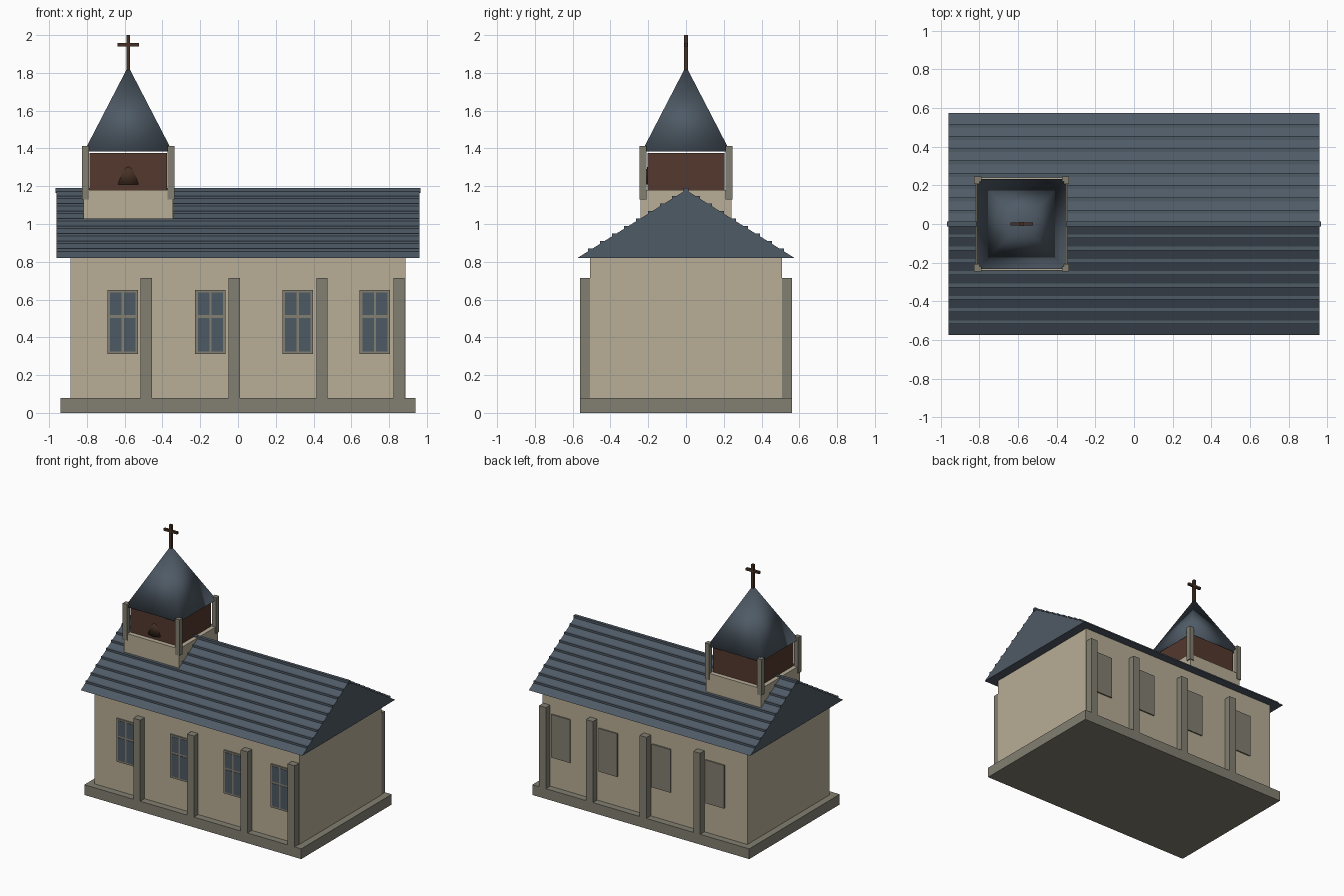
import bpy, bmesh, math

if "Cube" in bpy.data.objects:
    bpy.data.objects.remove(bpy.data.objects["Cube"])


def material(name, color):
    m = bpy.data.materials.new(name)
    m.diffuse_color = (*color, 1)
    m.use_nodes = True
    m.node_tree.nodes["Principled BSDF"].inputs["Base Color"].default_value = m.diffuse_color
    return m


CREAM = material("cream plaster", (0.48, 0.42, 0.305))
STONE = material("grey stone", (0.225, 0.21, 0.165))
SLATE = material("blue slate", (0.078, 0.103, 0.132))
GLASS = material("window glass", (0.075, 0.1, 0.125))
BROWN = material("brown wood", (0.088, 0.040, 0.026))
DARK = material("dark wood", (0.060, 0.030, 0.018))


def mesh_object(name, bm, mat):
    bmesh.ops.recalc_face_normals(bm, faces=bm.faces)
    me = bpy.data.meshes.new(name)
    bm.to_mesh(me)
    bm.free()
    me.materials.append(mat)
    ob = bpy.data.objects.new(name, me)
    bpy.context.collection.objects.link(ob)
    return ob


def boxes(name, ranges, mat):
    """One object made of boxes given as (x0, x1, y0, y1, z0, z1)."""
    bm = bmesh.new()
    for x0, x1, y0, y1, z0, z1 in ranges:
        vs = bmesh.ops.create_cube(bm, size=1)["verts"]
        for v in vs:
            v.co.x = x1 if v.co.x > 0 else x0
            v.co.y = y1 if v.co.y > 0 else y0
            v.co.z = z1 if v.co.z > 0 else z0
    return mesh_object(name, bm, mat)


# Foundation and nave walls
boxes("foundation", [(-0.94, 0.94, -0.56, 0.56, 0, 0.08)], STONE)
boxes("walls", [(-0.887, 0.887, -0.507, 0.507, 0.08, 0.82)], CREAM)

# Gabled roof: triangle extruded along x
EAVE, RIDGE, HALF = 0.82, 1.18, 0.575
bm = bmesh.new()
tri = bm.faces.new([bm.verts.new((-0.96, y, z))
                    for y, z in ((-HALF, EAVE), (HALF, EAVE), (0, RIDGE))])
ext = bmesh.ops.extrude_face_region(bm, geom=[tri], use_keep_orig=True)["geom"]
for v in ext:
    if isinstance(v, bmesh.types.BMVert):
        v.co.x = 0.96
mesh_object("roof", bm, SLATE)

# Slate courses and ridge cap
courses = []
for k in range(1, 9):
    y = 0.0635 * k
    z = RIDGE - (RIDGE - EAVE) * y / HALF
    for s in (-1, 1):
        courses.append((-0.96, 0.96, s * y - 0.01, s * y + 0.01, z - 0.009, z + 0.009))
boxes("roof_courses", courses, SLATE)
boxes("ridge_cap", [(-0.966, 0.966, -0.012, 0.012, 1.165, 1.19)], SLATE)

# Buttresses on both long sides
buttresses = []
for x in (-0.485, -0.02, 0.445, 0.852):
    for s in (-1, 1):
        y0, y1 = sorted((s * 0.5, s * 0.56))
        buttresses.append((x - 0.03, x + 0.03, y0, y1, 0.08, 0.715))
boxes("buttresses", buttresses, STONE)

# Windows: glazed at the front, closed panels at the back
panels, panes = [], []
for x in (-0.61, -0.146, 0.317, 0.725):
    for y0, y1 in ((-0.517, -0.5), (0.5, 0.517)):
        panels.append((x - 0.081, x + 0.081, y0, y1, 0.312, 0.65))
    for s in (-1, 1):
        xa, xb = sorted((x + s * 0.006, x + s * 0.067))
        for z0, z1 in ((0.326, 0.503), (0.518, 0.637)):
            panes.append((xa, xb, -0.52, -0.515, z0, z1))
boxes("window_frames", panels, STONE)
boxes("window_panes", panes, GLASS)

# Tower base, belfry and corner posts
TX = -0.581
boxes("tower_base", [(TX - 0.238, TX + 0.238, -0.24, 0.24, 1.03, 1.18)], CREAM)
boxes("belfry", [(TX - 0.205, TX + 0.205, -0.205, 0.205, 1.18, 1.376)], BROWN)
boxes("corner_posts", [(TX + sx * 0.227 - 0.019, TX + sx * 0.227 + 0.019,
                        sy * 0.227 - 0.019, sy * 0.227 + 0.019, 1.13, 1.412)
                       for sx in (-1, 1) for sy in (-1, 1)], STONE)


def cone(name, r0, r1, z0, z1, y, sides, mat):
    bm = bmesh.new()
    bmesh.ops.create_cone(bm, cap_ends=True, segments=sides,
                          radius1=r0, radius2=r1, depth=z1 - z0)
    if sides == 4:
        # turn the flat sides to face the axes
        for v in bm.verts:
            a = math.atan2(v.co.y, v.co.x) if v.co.xy.length > 1e-5 else 0
            r = v.co.xy.length
            corner = (math.floor(a / (math.pi / 2) + 0.01) + 0.5) * math.pi / 2
            v.co.x, v.co.y = r * math.cos(corner), r * math.sin(corner)
        bmesh.ops.remove_doubles(bm, verts=bm.verts, dist=1e-5)
    bmesh.ops.translate(bm, verts=bm.verts, vec=(TX, y, (z0 + z1) / 2))
    ob = mesh_object(name, bm, mat)
    ob.data.polygons.foreach_set("use_smooth", [True] * len(ob.data.polygons))
    return ob


# Softly shaded spire and the bell showing through the belfry front
cone("spire", 0.233 * math.sqrt(2), 0, 1.385, 1.835, 0, 4, SLATE)
cone("bell", 0.08, 0.055, 1.21, 1.316, -0.147, 32, DARK)

# Cross on the spire
boxes("cross", [(TX - 0.01, TX + 0.01, -0.01, 0.01, 1.81, 2.0),
                (TX - 0.058, TX + 0.058, -0.009, 0.009, 1.94, 1.958)], DARK)
